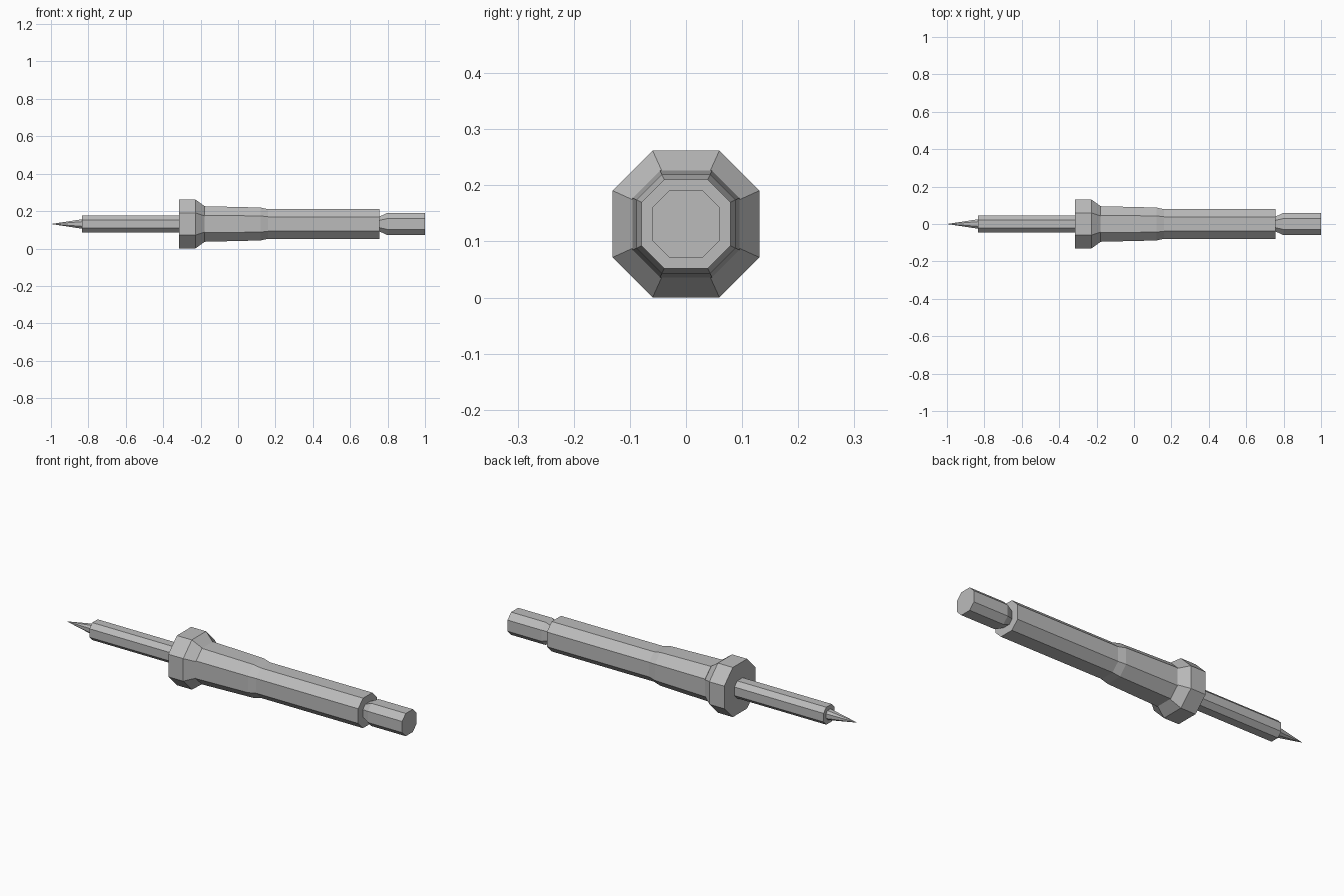
import bpy
import bmesh

cube = bpy.data.objects.get("Cube")
if cube:
    bpy.data.objects.remove(cube)

AXIS_Z = 0.131  # height of the long axis

metal = bpy.data.materials.new("plain grey")
metal.use_nodes = True
grey = (0.5, 0.5, 0.5, 1)
metal.diffuse_color = grey
metal.node_tree.nodes["Principled BSDF"].inputs["Base Color"].default_value = grey


def octagon(r, ratio):
    """Corners of a flat-topped octagon; ratio is half its edge over its apothem."""
    h = r * ratio
    return [(r, -h), (r, h), (h, r), (-h, r), (-r, h), (-r, -h), (-h, -r), (h, -r)]


def turned_part(name, profile, ratio=0.49):
    """Loft octagons along x; profile holds (x, apothem), a zero makes a point."""
    bm = bmesh.new()
    rings = []
    for x, r in profile:
        corners = octagon(r, ratio) if r else [(0, 0)]
        rings.append([bm.verts.new((x, y, AXIS_Z + z)) for y, z in corners])
    for a, b in zip(rings, rings[1:]):
        for i in range(8):
            j = (i + 1) % 8
            if len(a) == 1:
                bm.faces.new((a[0], b[j], b[i]))
            else:
                bm.faces.new((a[i], a[j], b[j], b[i]))
    for ring in (rings[0], rings[-1]):
        if len(ring) > 1:
            bm.faces.new(ring)
    bmesh.ops.recalc_face_normals(bm, faces=bm.faces)
    mesh = bpy.data.meshes.new(name)
    bm.to_mesh(mesh)
    bm.free()
    mesh.materials.append(metal)
    obj = bpy.data.objects.new(name, mesh)
    bpy.context.collection.objects.link(obj)


# Pointed tip and its shaft
turned_part("tip", [(-1, 0), (-0.835, 0.025)])
turned_part("shaft", [(-0.835, 0.046), (-0.315, 0.046)])

# Wide collar with a bevelled rear
turned_part("collar", [(-0.315, 0.131), (-0.228, 0.131), (-0.178, 0.095)], 0.455)

# Long grip, swollen next to the collar
turned_part("grip", [(-0.178, 0.095), (0.12, 0.088), (0.16, 0.079), (0.757, 0.079)])

# Tail with a narrowed neck
turned_part("tail", [(0.757, 0.04), (0.80, 0.06), (1, 0.06)])
